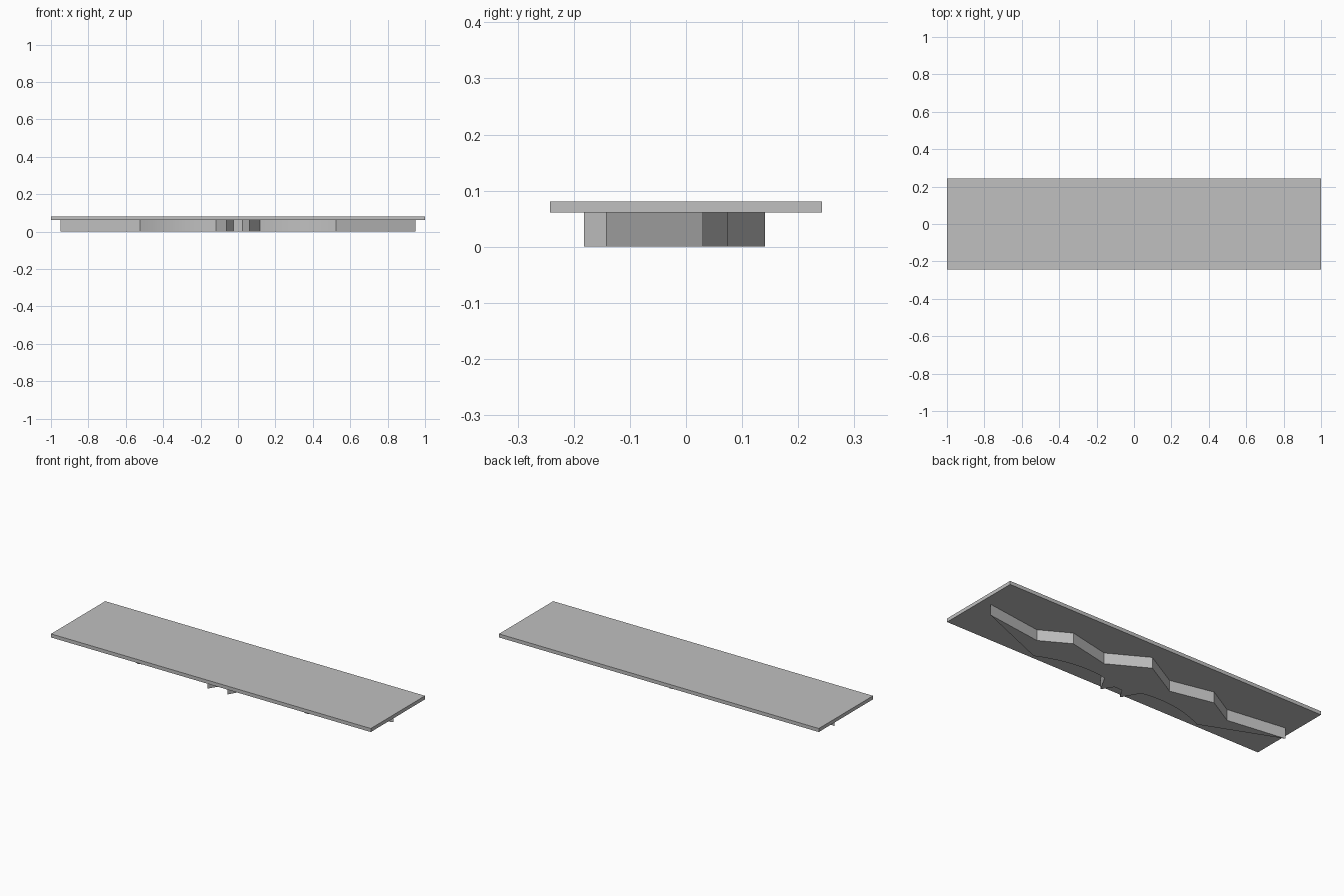
import bpy
import bmesh
import math
from mathutils import Vector

cube = bpy.data.objects.get("Cube")
if cube:
    bpy.data.objects.remove(cube, do_unlink=True)

PLATE_BOTTOM, PLATE_TOP = 0.061, 0.081

grey = bpy.data.materials.new("mid_grey")
grey.use_nodes = True
colour = (0.53, 0.53, 0.53, 1.0)
grey.diffuse_color = colour
grey.node_tree.nodes["Principled BSDF"].inputs["Base Color"].default_value = colour


def extrude_outline(name, outline, z0, z1):
    """Solid prism from a counter-clockwise outline."""
    bm = bmesh.new()
    face = bm.faces.new([bm.verts.new((x, y, z0)) for x, y in outline])
    new = bmesh.ops.extrude_face_region(bm, geom=[face], use_keep_orig=True)["geom"]
    bmesh.ops.translate(bm, vec=(0, 0, z1 - z0),
                        verts=[g for g in new if isinstance(g, bmesh.types.BMVert)])
    bmesh.ops.recalc_face_normals(bm, faces=bm.faces)
    mesh = bpy.data.meshes.new(name)
    bm.to_mesh(mesh)
    bm.free()
    mesh.materials.append(grey)
    obj = bpy.data.objects.new(name, mesh)
    bpy.context.collection.objects.link(obj)
    return obj


def arc(a, control, b, steps=10):
    """Quadratic curve from a to b."""
    a, control, b = Vector(a), Vector(control), Vector(b)
    return [tuple(a * (1 - t) ** 2 + control * 2 * t * (1 - t) + b * t * t)
            for t in (i / steps for i in range(steps + 1))]


# Flat rectangular top plate
extrude_outline("top_plate", [(-1, -0.242), (1, -0.242), (1, 0.242), (-1, 0.242)],
                PLATE_BOTTOM, PLATE_TOP)

# Winged relief under the plate: half outline from ear notch to tail, then mirrored
half = [(0.024, -0.122), (0.062, -0.182)]
half += arc((0.118, -0.085), (0.32, -0.046), (0.525, -0.143))
half += [(0.95, 0.03), (0.612, -0.016), (0.453, 0.075), (0.21, 0.022)]
tail = [(0, 0.141)]
outline = half + tail + [(-x, y) for x, y in reversed(half)]
relief = extrude_outline("winged_relief", outline, 0, PLATE_BOTTOM)

# Smooth only the curved wing edges
bpy.ops.object.select_all(action="DESELECT")
relief.select_set(True)
bpy.context.view_layer.objects.active = relief
bpy.ops.object.shade_smooth_by_angle(angle=math.radians(15))
